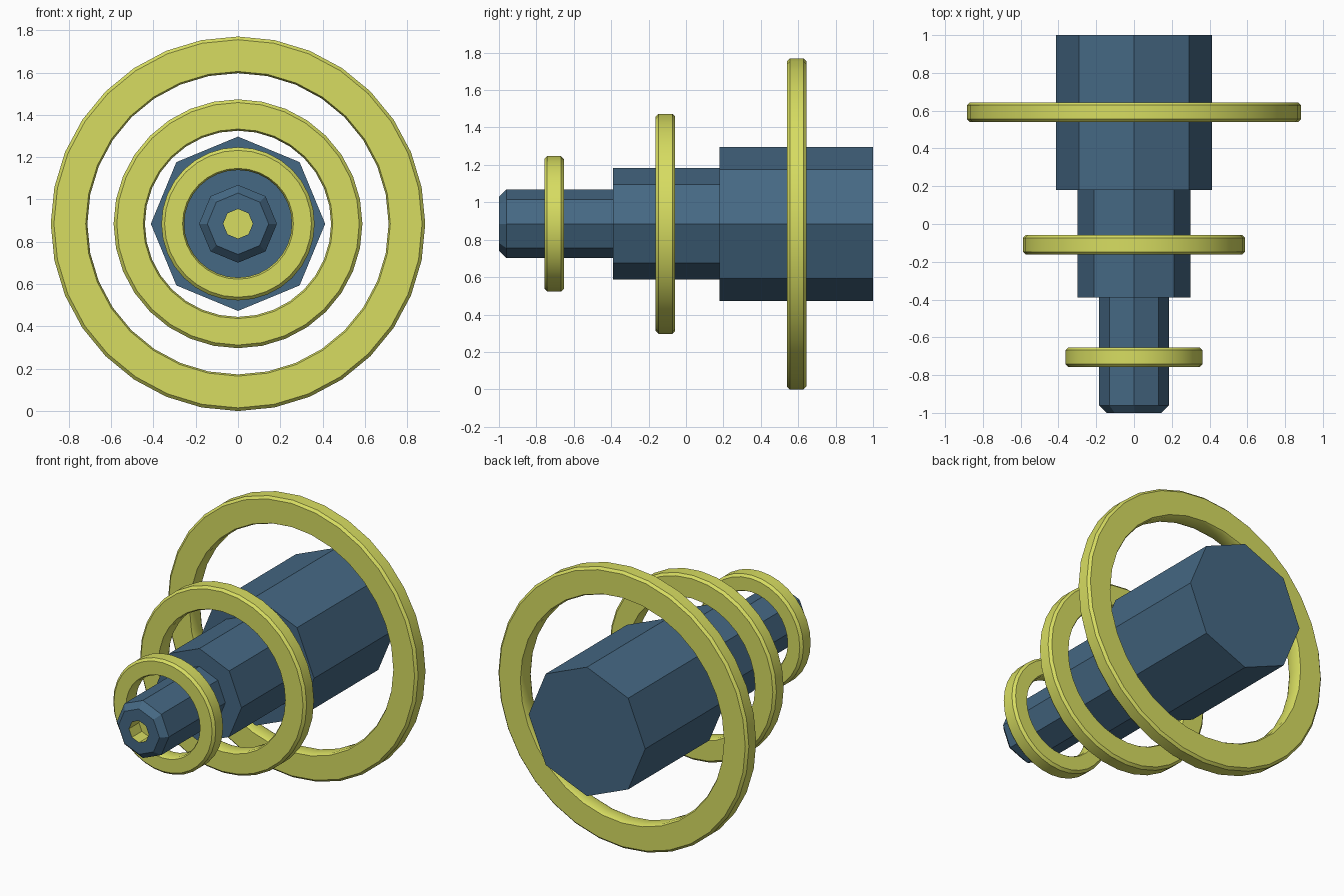
import bpy, bmesh, math

if "Cube" in bpy.data.objects:
    bpy.data.objects.remove(bpy.data.objects["Cube"])

CZ = 0.885  # height of the common axis


def material(name, rgb):
    m = bpy.data.materials.new(name)
    m.diffuse_color = (*rgb, 1)
    m.use_nodes = True
    m.node_tree.nodes["Principled BSDF"].inputs["Base Color"].default_value = m.diffuse_color
    return m


BLUE = material("steel_blue", (0.06, 0.14, 0.23))
YELLOW = material("yellow", (0.68, 0.72, 0.12))


def lathe(name, profile, sides, mat, closed=False, flip=False):
    """Spin (radius, y) points around the y axis; radius 0 makes a pole."""
    bm = bmesh.new()
    rows = []
    for r, y in profile:
        n = sides if r > 0 else 1
        rows.append([bm.verts.new((r * math.sin(2 * math.pi * i / sides), y,
                                   r * math.cos(2 * math.pi * i / sides)))
                     for i in range(n)])
    pairs = list(zip(rows, rows[1:]))
    if closed:
        pairs.append((rows[-1], rows[0]))
    for a, b in pairs:
        if len(a) == 1 or len(b) == 1:  # flat end cap
            bm.faces.new(a if len(b) == 1 else b)
            continue
        for i in range(sides):
            j = (i + 1) % sides
            bm.faces.new((a[i], a[j], b[j], b[i]))
    loose = [v for v in bm.verts if not v.link_faces]
    bmesh.ops.delete(bm, geom=loose, context='VERTS')
    bmesh.ops.recalc_face_normals(bm, faces=bm.faces)
    if flip:
        bmesh.ops.reverse_faces(bm, faces=bm.faces)
    me = bpy.data.meshes.new(name)
    bm.to_mesh(me)
    bm.free()
    me.materials.append(mat)
    ob = bpy.data.objects.new(name, me)
    ob.location.z = CZ
    bpy.context.collection.objects.link(ob)
    return ob


# Stepped octagonal barrel, open at the bore
lathe("barrel", [(0, 1.0), (0.412, 1.0), (0.412, 0.18), (0.298, 0.18),
                 (0.298, -0.39), (0.184, -0.39), (0.184, -0.96),
                 (0.145, -1.0), (0.07, -1.0)], 8, BLUE)

# Yellow recessed bore in the tip (faces point into the hole)
lathe("bore", [(0.07, -1.0), (0.07, -0.9), (0, -0.9)], 8, YELLOW, flip=True)

# Three floating rings with chamfered edges
for name, y, outer, inner in (("small_ring", -0.705, 0.362, 0.254),
                              ("middle_ring", -0.11, 0.588, 0.440),
                              ("large_ring", 0.592, 0.885, 0.712)):
    h, c, d = 0.052, 0.015, 0.008
    ring = lathe(name, [(outer, y - h + c), (outer, y + h - c),
                        (outer - c, y + h), (inner + d, y + h),
                        (inner, y + h - c), (inner, y - h + c),
                        (inner + d, y - h), (outer - c, y - h)],
                 32, YELLOW, closed=True)
    bpy.ops.object.select_all(action='DESELECT')
    ring.select_set(True)
    bpy.context.view_layer.objects.active = ring
    bpy.ops.object.shade_smooth_by_angle(angle=math.radians(30))
